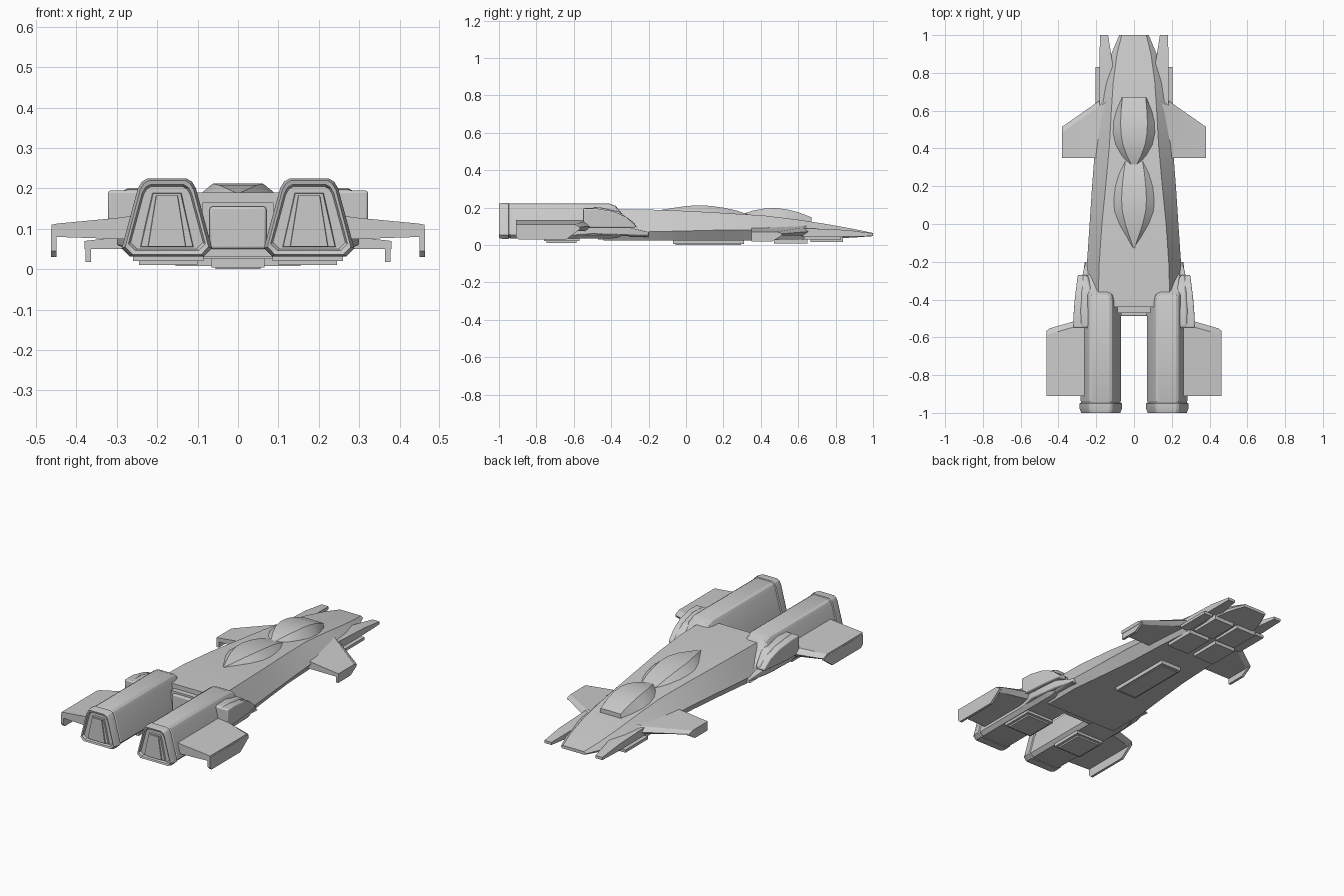
import bpy, bmesh, math

grey = bpy.data.materials.new("light_grey_hull")
grey.diffuse_color = (0.6, 0.6, 0.6, 1)


def loft(name, rings, mirror=False, bevel=0, segments=2):
    """Skin a list of equal-length point rings and cap both ends."""
    bm = bmesh.new()
    rows = [[bm.verts.new(p) for p in ring] for ring in rings]
    n = len(rows[0])
    for a, b in zip(rows, rows[1:]):
        for i in range(n):
            j = (i + 1) % n
            bm.faces.new((a[i], a[j], b[j], b[i]))
    bm.faces.new(rows[0])
    bm.faces.new(rows[-1])
    bmesh.ops.recalc_face_normals(bm, faces=bm.faces)
    mesh = bpy.data.meshes.new(name)
    bm.to_mesh(mesh)
    bm.free()
    mesh.materials.append(grey)
    ob = bpy.data.objects.new(name, mesh)
    bpy.context.collection.objects.link(ob)
    bpy.ops.object.select_all(action='DESELECT')
    ob.select_set(True)
    bpy.context.view_layer.objects.active = ob
    bpy.ops.object.shade_smooth_by_angle(angle=math.radians(22))
    if bevel:
        m = ob.modifiers.new("soft_edges", 'BEVEL')
        m.width, m.segments = bevel, segments
        m.limit_method = 'ANGLE'
        m.angle_limit = math.radians(35)
    if mirror:
        ob.modifiers.new("other_side", 'MIRROR')
    return ob


def rect(x0, x1, y, z0, z1):
    return [(x0, y, z0), (x1, y, z0), (x1, y, z1), (x0, y, z1)]


def box(name, x0, x1, y0, y1, z0, z1, mirror=False, bevel=0):
    return loft(name, [rect(x0, x1, y0, z0, z1), rect(x0, x1, y1, z0, z1)],
                mirror, bevel)


def symmetric(y, half):
    """Closed ring from right-hand (x, z) points listed bottom to top."""
    return [(x, y, z) for x, z in half] + [(-x, y, z) for x, z in reversed(half)]


# Hull: y, roof half width, roof z, edge half width, edge z, belly half width, belly z
hull = [
    (-0.44, 0.19, 0.190, 0.250, 0.070, 0.225, 0.025),
    (-0.22, 0.185, 0.190, 0.250, 0.070, 0.225, 0.025),
    (0.00, 0.17, 0.182, 0.235, 0.075, 0.20, 0.025),
    (0.20, 0.15, 0.171, 0.222, 0.080, 0.18, 0.025),
    (0.42, 0.13, 0.157, 0.205, 0.080, 0.17, 0.025),
    (0.60, 0.12, 0.135, 0.188, 0.075, 0.155, 0.027),
    (0.75, 0.11, 0.112, 0.170, 0.065, 0.145, 0.032),
    (0.90, 0.09, 0.085, 0.120, 0.055, 0.11, 0.040),
    (1.00, 0.065, 0.064, 0.078, 0.055, 0.07, 0.047),
]
loft("hull", [symmetric(y, [(b, zb), (w, zm), (t, zt)])
              for y, t, zt, w, zm, b, zb in hull])

# Stern block between the engines
box("stern_block", -0.088, 0.088, -0.47, -0.43, 0.03, 0.165)
box("stern_cap", -0.07, 0.07, -0.488, -0.46, 0.05, 0.155, bevel=0.006)


# Two long glazed humps: y, base half width, roof half width, roof z
def canopy(name, stations):
    loft(name, [symmetric(y, [(w + 0.008, z - 0.055), (w, max(z - 0.05, base)), (t, z)])
                for y, w, t, z, base in stations])


canopy("rear_canopy", [
    (-0.13, 0.004, 0.002, 0.188, 0.180), (-0.06, 0.045, 0.026, 0.199, 0.182),
    (0.00, 0.080, 0.046, 0.208, 0.180), (0.07, 0.105, 0.062, 0.212, 0.177),
    (0.13, 0.108, 0.066, 0.209, 0.174), (0.20, 0.100, 0.062, 0.199, 0.170),
    (0.27, 0.078, 0.055, 0.184, 0.166), (0.33, 0.050, 0.045, 0.164, 0.160)])
canopy("front_canopy", [
    (0.31, 0.016, 0.012, 0.168, 0.163), (0.36, 0.064, 0.037, 0.184, 0.160),
    (0.42, 0.097, 0.059, 0.195, 0.157), (0.48, 0.110, 0.069, 0.197, 0.150),
    (0.54, 0.108, 0.071, 0.190, 0.143), (0.60, 0.093, 0.068, 0.175, 0.136),
    (0.67, 0.066, 0.062, 0.148, 0.120)])

# Nose prongs and the slim rails beside them
loft("nose_prong", [rect(0.09, 0.182, 0.62, 0.045, 0.09),
                    rect(0.115, 0.183, 0.86, 0.045, 0.08),
                    rect(0.137, 0.18, 1.00, 0.047, 0.062)], True)
box("nose_rail", 0.15, 0.205, 0.63, 0.83, 0.030, 0.046, True)

# Engine nacelles: trapezoid with cut corners, scaled along its length
PROFILE = [(-0.092, 0.032), (0.092, 0.032), (0.112, 0.052), (0.072, 0.200),
           (0.062, 0.217), (0.048, 0.225), (-0.048, 0.225), (-0.062, 0.217),
           (-0.072, 0.200), (-0.112, 0.052)]


def engine_ring(y, s, cx=0.176, top=0.225):
    ring = []
    for x, z in PROFILE:
        z = 0.125 + (z - 0.125) * (s if s < 0.9 else 1 - (1 - s) * 0.6)
        z = 0.035 + (z - 0.035) * (top - 0.035) / 0.19
        ring.append((cx + x * s, y, z))
    return ring


loft("engine_nacelle", [
    engine_ring(-0.985, 0.80), engine_ring(-0.997, 0.85), engine_ring(-1.0, 0.92),
    engine_ring(-0.978, 1.0), engine_ring(-0.950, 1.0), engine_ring(-0.947, 0.93),
    engine_ring(-0.940, 0.93), engine_ring(-0.937, 0.95), engine_ring(-0.41, 0.95),
    engine_ring(-0.375, 0.92, 0.178, 0.213), engine_ring(-0.345, 0.80, 0.185, 0.185),
    engine_ring(-0.26, 0.68, 0.190, 0.11), engine_ring(-0.20, 0.6, 0.195, 0.075)], True)


# Raised exhaust panels on the nozzle face
def trapezoid(y, half_bottom, half_top, z0, z1):
    c = 0.176
    return [(c - half_bottom, y, z0), (c + half_bottom, y, z0),
            (c + half_top, y, z1), (c - half_top, y, z1)]


loft("exhaust_panel", [trapezoid(-0.993, 0.064, 0.034, 0.056, 0.187),
                       trapezoid(-0.975, 0.068, 0.038, 0.054, 0.192)], True)
loft("exhaust_core", [trapezoid(-0.998, 0.046, 0.026, 0.056, 0.182),
                      trapezoid(-0.98, 0.050, 0.029, 0.055, 0.186)], True)

# Shoulder pod outside each engine, and the fairing below it
loft("shoulder_pod", [
    rect(0.20, 0.322, -0.55, 0.095, 0.195), rect(0.20, 0.320, -0.48, 0.092, 0.195),
    rect(0.22, 0.313, -0.39, 0.092, 0.180), rect(0.235, 0.304, -0.32, 0.092, 0.150),
    rect(0.250, 0.298, -0.27, 0.092, 0.105)], True, 0.016, 3)
loft("pod_ridge", [
    rect(0.20, 0.285, -0.55, 0.12, 0.197), rect(0.20, 0.285, -0.46, 0.12, 0.200),
    rect(0.22, 0.278, -0.36, 0.12, 0.178), rect(0.245, 0.272, -0.27, 0.09, 0.115)],
    True, 0.012, 2)
loft("lower_fairing", [
    rect(0.18, 0.275, -0.62, 0.050, 0.110), rect(0.18, 0.300, -0.50, 0.058, 0.108),
    rect(0.18, 0.285, -0.32, 0.052, 0.098), rect(0.18, 0.256, -0.20, 0.050, 0.068)],
    True, 0.006)


# Wings: root and tip sections as x, rear y, front y, bottom z, top z
def wing(name, sections):
    loft(name, [[(x, r, z0), (x, f - 0.03, z0), (x, f, (z0 + z1) / 2),
                 (x, f - 0.03, z1), (x, r, z1)]
                for x, r, f, z0, z1 in sections], True)


wing("rear_wing", [(0.20, -0.91, -0.48, 0.072, 0.140), (0.30, -0.91, -0.51, 0.075, 0.127),
                   (0.448, -0.91, -0.553, 0.080, 0.113), (0.462, -0.91, -0.565, 0.080, 0.110)])
wing("front_wing", [(0.14, 0.35, 0.68, 0.050, 0.105), (0.19, 0.35, 0.648, 0.050, 0.092),
                    (0.38, 0.35, 0.515, 0.050, 0.070)])


# Winglets hanging from the wing tips
def winglet(name, x0, x1, profile):
    loft(name, [[(x, y, z) for y, z in profile] for x in (x0, x1)], True)


winglet("rear_winglet", 0.449, 0.463,
        [(-0.91, 0.10), (-0.91, 0.045), (-0.895, 0.03), (-0.64, 0.03), (-0.565, 0.085),
         (-0.575, 0.10)])
winglet("front_winglet", 0.364, 0.378,
        [(0.35, 0.062), (0.35, 0.018), (0.46, 0.018), (0.515, 0.052), (0.505, 0.062)])

# Belly hatches
box("belly_hatch", -0.065, 0.065, -0.07, 0.31, 0.004, 0.03)
box("belly_hatch_panel", -0.056, 0.056, -0.055, 0.295, 0.0, 0.01)
box("nose_hatch_rear", 0.022, 0.155, 0.47, 0.65, 0.008, 0.035, True)
box("nose_hatch_front", 0.012, 0.138, 0.665, 0.84, 0.016, 0.05, True)
box("engine_hatch", 0.085, 0.260, -0.76, -0.57, 0.020, 0.04, True)
box("engine_hatch_panel", 0.10, 0.245, -0.745, -0.585, 0.011, 0.025, True)
